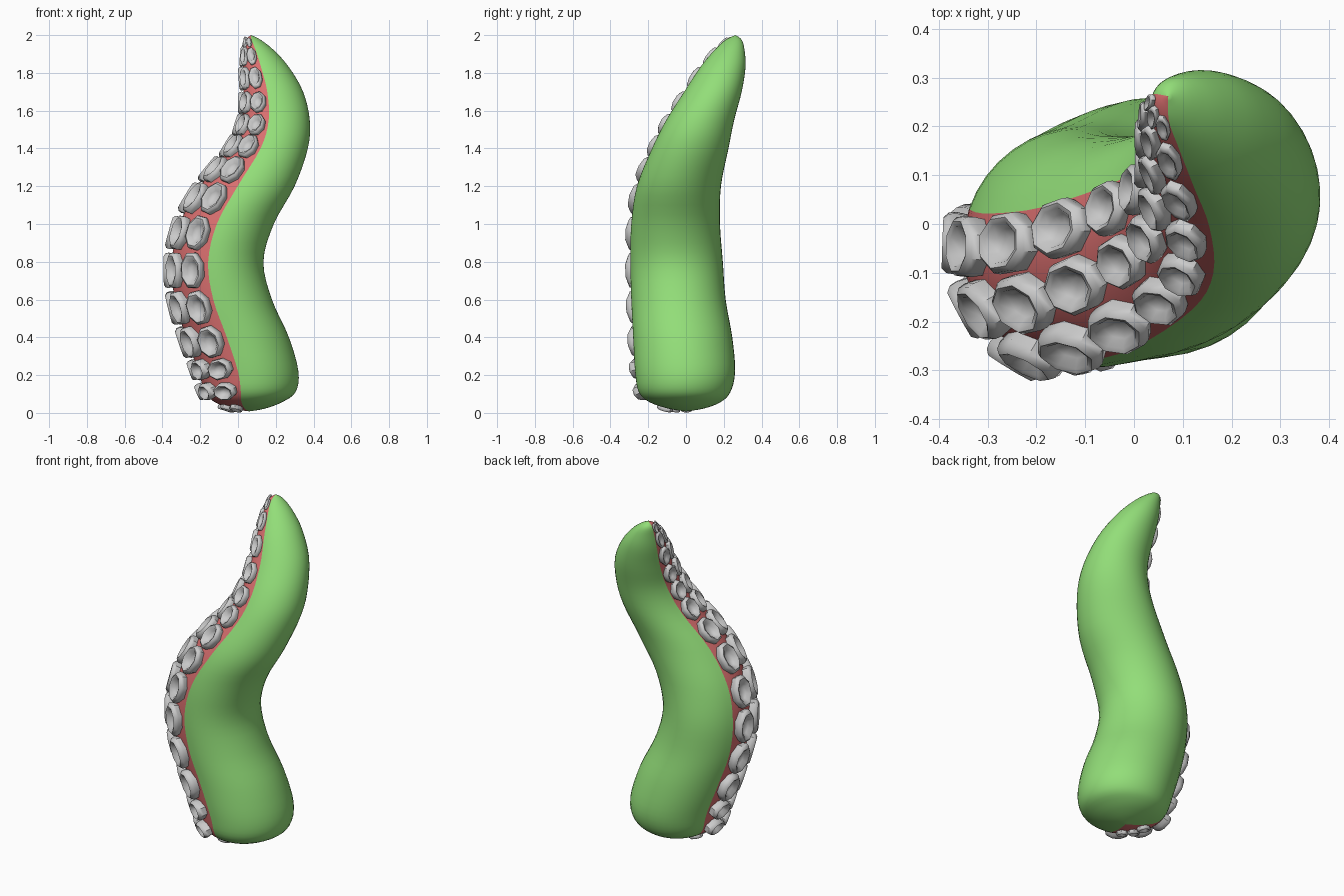
import bpy, bmesh, math
from mathutils import Vector

if "Cube" in bpy.data.objects:
    bpy.data.objects.remove(bpy.data.objects["Cube"])

# Horizontal cross-sections of the tentacle: z, x min, x max, y min, y max
SECTIONS = [
    (0.008, 0.06, 0.06, 0.0, 0.0),
    (0.022, -0.03, 0.14, -0.09, 0.09),
    (0.055, -0.12, 0.23, -0.19, 0.18),
    (0.11, -0.175, 0.305, -0.25, 0.235),
    (0.22, -0.21, 0.32, -0.27, 0.26),
    (0.40, -0.275, 0.27, -0.28, 0.245),
    (0.60, -0.335, 0.18, -0.29, 0.21),
    (0.80, -0.35, 0.135, -0.295, 0.195),
    (1.00, -0.31, 0.19, -0.29, 0.18),
    (1.20, -0.20, 0.30, -0.26, 0.185),
    (1.40, -0.045, 0.37, -0.18, 0.225),
    (1.55, 0.02, 0.38, -0.105, 0.255),
    (1.70, 0.03, 0.345, -0.01, 0.295),
    (1.83, 0.025, 0.27, 0.075, 0.315),
    (1.92, 0.03, 0.19, 0.15, 0.31),
    (1.975, 0.04, 0.12, 0.21, 0.295),
    (2.0, 0.07, 0.07, 0.262, 0.262),
]
LAST = len(SECTIONS) - 1
STRIP = (161, 258)          # sector of the sucker strip, in degrees


def section(t):
    """Catmull-Rom interpolation between the cross-sections."""
    i = min(max(int(t), 0), LAST - 1)
    f = t - i
    a, b, c, d = (SECTIONS[min(max(k, 0), LAST)] for k in (i - 1, i, i + 1, i + 2))
    return [0.5 * (2 * q + (r - p) * f + (2 * p - 5 * q + 4 * r - s) * f * f
                   + (3 * q - p - 3 * r + s) * f ** 3) for p, q, r, s in zip(a, b, c, d)]


def surface(t, deg):
    z, x0, x1, y0, y1 = section(t)
    a = math.radians(deg)
    return Vector(((x0 + x1) / 2 + (x1 - x0) / 2 * math.cos(a),
                   (y0 + y1) / 2 + (y1 - y0) / 2 * math.sin(a), z))


def t_at_height(z):
    lo, hi = 0.0, float(LAST)
    for _ in range(40):
        mid = (lo + hi) / 2
        lo, hi = (mid, hi) if section(mid)[0] < z else (lo, mid)
    return lo


def finish(name, bm, color=None, sharp=None):
    mesh = bpy.data.meshes.new(name)
    bm.to_mesh(mesh)
    bm.free()
    for p in mesh.polygons:
        p.use_smooth = True
    if sharp:
        mesh.set_sharp_from_angle(angle=math.radians(sharp))
    obj = bpy.data.objects.new(name, mesh)
    bpy.context.collection.objects.link(obj)
    if color:
        mat = bpy.data.materials.new(name + "_color")
        mat.diffuse_color = color
        mat.use_nodes = True
        mat.node_tree.nodes["Principled BSDF"].inputs["Base Color"].default_value = mat.diffuse_color
        mesh.materials.append(mat)
    return obj


def skin(name, start, end, segments, color):
    """A sector of the tentacle surface, from base pole to tip."""
    bm = bmesh.new()
    steps = LAST * 4
    rows = [[bm.verts.new(surface(i / 4, start + (end - start) * j / segments))
             for j in range(segments + 1)] for i in range(steps + 1)]
    for a, b in zip(rows, rows[1:]):
        for j in range(segments):
            bm.faces.new((a[j], a[j + 1], b[j + 1], b[j]))
    bmesh.ops.remove_doubles(bm, verts=bm.verts, dist=1e-5)
    finish(name, bm, color)


# Green back and red strip
skin("tentacle_body", STRIP[1], STRIP[0] + 360, 30, (0.29, 0.73, 0.19, 1))
skin("sucker_strip", STRIP[0], STRIP[1], 12, (0.70, 0.16, 0.16, 1))

# Sucker rows: height on the tentacle and half length along it
ROWS = [(0.032, .042), (0.12, .045), (0.235, .055), (0.38, .085), (0.56, .09),
        (0.755, .095), (0.95, .092), (1.13, .09), (1.28, .08), (1.405, .068),
        (1.52, .06), (1.64, .06), (1.77, .063), (1.885, .055), (1.96, .033)]
# Cup profile: radius factor, height factor
CUP = [(0.92, -0.3), (1.0, 0.35), (0.97, 0.75), (0.82, 1.0),
       (0.66, 0.88), (0.48, 0.4), (0.22, 0.18)]


def add_sucker(bm, z, half_len, deg):
    t, e = t_at_height(z), 0.02
    pos = surface(t, deg)
    up = surface(t + e, deg) - surface(t - e, deg)
    normal = (surface(t, deg + 1) - surface(t, deg - 1)).cross(up).normalized()
    up.normalize()
    side = up.cross(normal)
    _, x0, x1, y0, y1 = section(t)
    half_wid = 0.26 * (x1 - x0 + y1 - y0) / 4
    thick = 0.65 * half_wid
    rings = []
    for r, h in CUP:
        ring = []
        for k in range(8):
            a = math.radians(22.5 + 45 * k)
            ring.append(bm.verts.new(pos + normal * h * thick
                        + side * math.cos(a) * r * half_wid * 1.06
                        + up * math.sin(a) * r * half_len * 1.06))
        rings.append(ring)
    for a, b in zip(rings, rings[1:]):
        for k in range(8):
            n = (k + 1) % 8
            bm.faces.new((a[k], a[n], b[n], b[k]))
    bm.faces.new(rings[-1])
    bm.faces.new(rings[0][::-1])


# Three columns of grey suckers
for name, deg in (("back", 178), ("middle", 208.5), ("front", 239)):
    bm = bmesh.new()
    for z, half_len in ROWS:
        add_sucker(bm, z, half_len, deg)
    bmesh.ops.recalc_face_normals(bm, faces=bm.faces)
    finish("suckers_" + name, bm, sharp=50)
